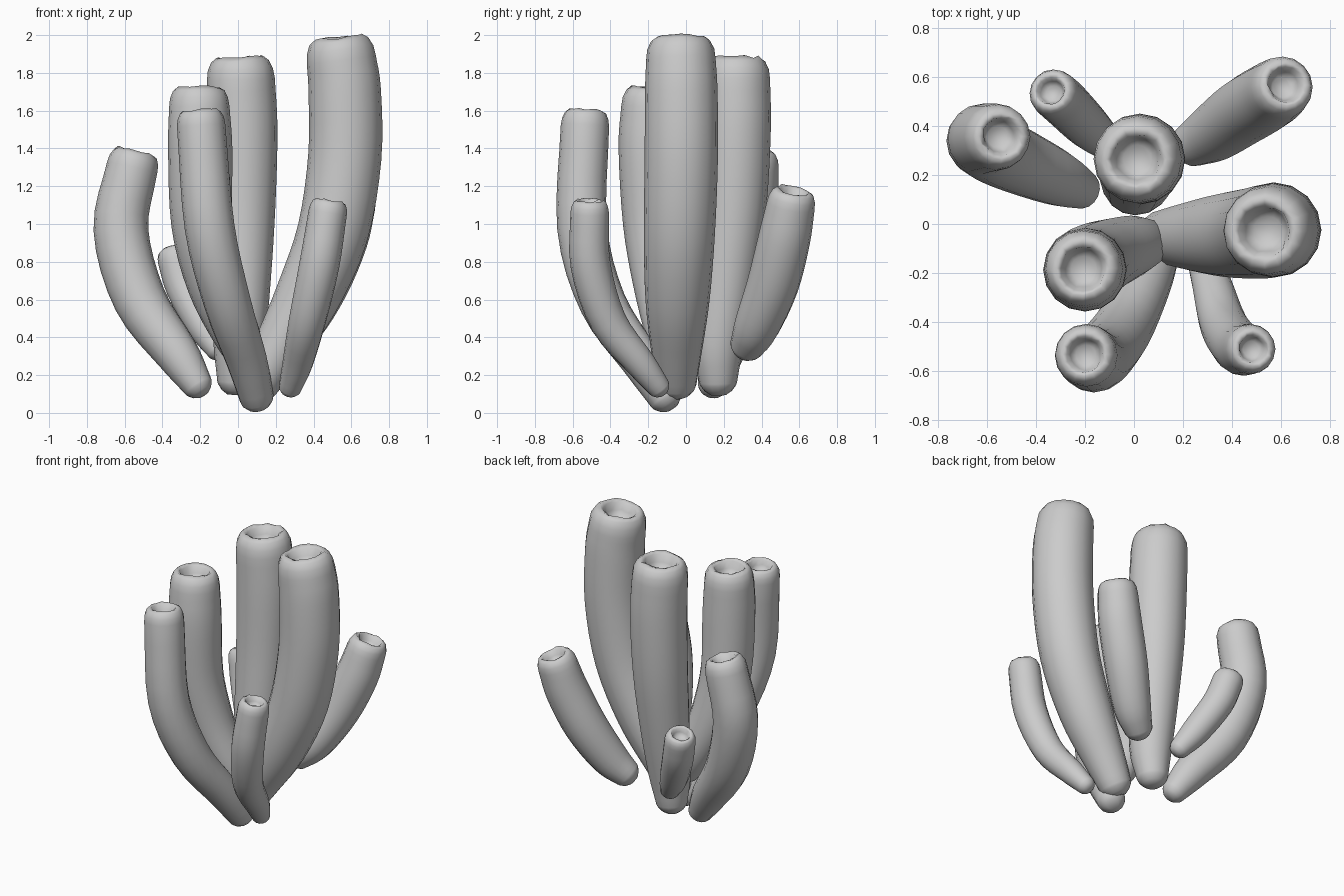
import bpy, bmesh, math, random
from mathutils import Vector

random.seed(4)
cube = bpy.data.objects.get("Cube")
if cube:
    bpy.data.objects.remove(cube)

SIDES = 16
STEPS = 4

grey = bpy.data.materials.new("sponge grey")
grey.use_nodes = True
colour = (0.6, 0.6, 0.6, 1)
grey.diffuse_color = colour
grey.node_tree.nodes["Principled BSDF"].inputs["Base Color"].default_value = colour

# Cap profiles: (offset along the axis, radius factor), both times the tube radius
FOOT = [(-0.65, 0.42), (-0.45, 0.72), (-0.15, 0.95)]
MOUTH = [(0.3, 0.96), (0.54, 0.85), (0.65, 0.7), (0.59, 0.57),
         (0.32, 0.48), (0.1, 0.32)]


def smooth_path(points):
    """Catmull-Rom curve through (x, y, z, radius) points."""
    pts = [Vector(p) for p in points]
    pts = [pts[0] * 2 - pts[1]] + pts + [pts[-1] * 2 - pts[-2]]
    out = []
    for a, b, c, d in zip(pts, pts[1:], pts[2:], pts[3:]):
        for i in range(STEPS):
            t = i / STEPS
            out.append(0.5 * (2 * b + (c - a) * t + (2 * a - 5 * b + 4 * c - d) * t ** 2
                              + (3 * b - a - 3 * c + d) * t ** 3))
    return out + [pts[-2]]


def tube(name, points):
    path = smooth_path(points)
    spots = [p.to_3d() for p in path]
    last = len(path) - 1
    axes = [(spots[min(i + 1, last)] - spots[max(i - 1, 0)]).normalized()
            for i in range(last + 1)]
    bm = bmesh.new()

    def ring(centre, axis, radius, wobble=0):
        turn = Vector((0, 0, 1)).rotation_difference(axis)
        verts = []
        for k in range(SIDES):
            a = math.tau * k / SIDES
            r = radius * (1 + random.uniform(-wobble, wobble))
            lift = radius * random.uniform(-wobble, wobble)
            verts.append(bm.verts.new(
                centre + turn @ Vector((r * math.cos(a), r * math.sin(a), lift))))
        return verts

    # Rounded foot, body, then rolled rim and shallow hollow
    r0, r1 = path[0].w, path[-1].w
    rings = [ring(spots[0] + axes[0] * r0 * h, axes[0], r0 * f) for h, f in FOOT]
    rings += [ring(s, a, p.w) for s, a, p in zip(spots, axes, path)]
    rings += [ring(spots[-1] + axes[-1] * r1 * h, axes[-1], r1 * f,
                   0.06 if 0.4 < f < 0.8 else 0.01) for h, f in MOUTH]
    for low, high in zip(rings, rings[1:]):
        for k in range(SIDES):
            n = (k + 1) % SIDES
            bm.faces.new((low[k], low[n], high[n], high[k]))
    bm.faces.new(rings[0][::-1])
    bm.faces.new(rings[-1])
    for face in bm.faces:
        face.smooth = True
    mesh = bpy.data.meshes.new(name)
    bm.to_mesh(mesh)
    bm.free()
    mesh.materials.append(grey)
    bpy.context.collection.objects.link(bpy.data.objects.new(name, mesh))


tube("tall_left_tube", [
    (.11, -.05, .15, .105), (.21, -.05, .33, .135), (.36, -.045, .6, .17),
    (.5, -.035, .95, .188), (.565, -.025, 1.35, .194), (.565, -.025, 1.7, .192),
    (.547, -.027, 1.87, .184)])
tube("tall_back_tube", [
    (-.01, .17, .16, .1), (.005, .17, .36, .135), (.015, .21, .7, .158),
    (.022, .25, 1.1, .176), (.025, .265, 1.5, .184), (.015, .265, 1.765, .18)])
tube("inner_right_tube", [
    (.06, -.075, .27, .095), (-.01, -.09, .42, .125), (-.12, -.13, .68, .148),
    (-.19, -.17, 1.0, .163), (-.2, -.187, 1.4, .17), (-.205, -.183, 1.62, .16)])
tube("front_tube", [
    (.1, -.105, .075, .09), (.045, -.24, .28, .108), (-.055, -.44, .58, .124),
    (-.15, -.55, .98, .132), (-.195, -.535, 1.52, .128)])
tube("small_front_left_tube", [
    (.275, -.14, .13, .06), (.315, -.24, .26, .08), (.365, -.41, .48, .097),
    (.43, -.505, .78, .106), (.475, -.51, 1.06, .102)])
tube("outer_right_tube", [
    (-.21, .14, .14, .08), (-.32, .19, .31, .115), (-.52, .28, .6, .14),
    (-.62, .34, .97, .145), (-.56, .355, 1.3, .136)])
tube("small_back_right_tube", [
    (-.1, .32, .33, .065), (-.18, .39, .46, .09), (-.28, .49, .66, .1),
    (-.325, .53, .81, .1)])
tube("outer_back_left_tube", [
    (.23, .32, .35, .09), (.33, .375, .46, .12), (.45, .46, .68, .137),
    (.55, .52, .92, .138), (.6, .555, 1.1, .128)])
